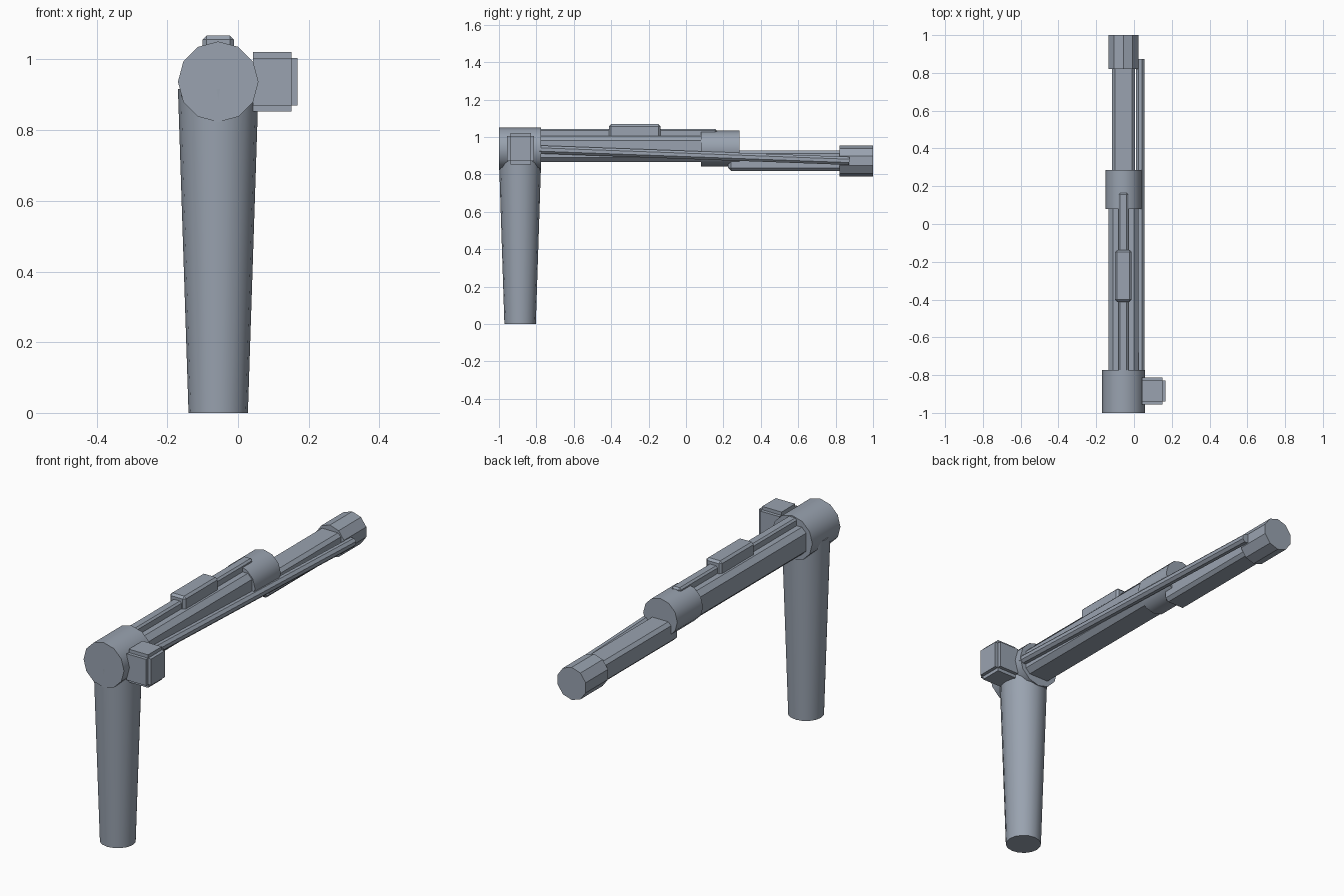
import bpy, bmesh, math
from mathutils import Vector

if "Cube" in bpy.data.objects:
    bpy.data.objects.remove(bpy.data.objects["Cube"])

CX = -0.056  # centre plane of the arm

# Blue-grey painted metal
METAL = bpy.data.materials.new("blue_grey_metal")
METAL.diffuse_color = (0.32, 0.365, 0.433, 1)
METAL.use_nodes = True
METAL.node_tree.nodes["Principled BSDF"].inputs["Base Color"].default_value = METAL.diffuse_color


def finish(bm, name):
    bmesh.ops.recalc_face_normals(bm, faces=bm.faces)
    me = bpy.data.meshes.new(name)
    bm.to_mesh(me)
    bm.free()
    me.materials.append(METAL)
    ob = bpy.data.objects.new(name, me)
    bpy.context.collection.objects.link(ob)
    return ob


def box(name, lo, hi, chamfer=0.0):
    """Box between two corners, optionally with chamfered edges."""
    lo, hi = Vector(lo), Vector(hi)
    bm = bmesh.new()
    bmesh.ops.create_cube(bm, size=1)
    bmesh.ops.scale(bm, vec=hi - lo, verts=bm.verts)
    bmesh.ops.translate(bm, vec=(lo + hi) / 2, verts=bm.verts)
    if chamfer:
        bmesh.ops.bevel(bm, geom=bm.edges[:], offset=chamfer, segments=1,
                        affect='EDGES', profile=0.5)
    return finish(bm, name)


def tube(name, a, b, ra, rb, sides, twist=0.0, smooth=True):
    """Closed cone or cylinder from point a to point b."""
    a, b = Vector(a), Vector(b)
    bm = bmesh.new()
    rings = []
    axis = (b - a).normalized()
    u = Vector((1, 0, 0))
    v = axis.cross(u)
    for p, r in ((a, ra), (b, rb)):
        ring = []
        for i in range(sides):
            t = 2 * math.pi * i / sides + twist
            ring.append(bm.verts.new(p + u * r * math.cos(t) + v * r * math.sin(t)))
        rings.append(ring)
        bm.faces.new(ring)
    for i in range(sides):
        j = (i + 1) % sides
        bm.faces.new((rings[0][i], rings[0][j], rings[1][j], rings[1][i]))
    ob = finish(bm, name)
    if smooth:
        bpy.ops.object.select_all(action='DESELECT')
        ob.select_set(True)
        bpy.context.view_layer.objects.active = ob
        bpy.ops.object.shade_smooth_by_angle(angle=math.radians(35))
    return ob


# Upright column, widening towards the shoulder
tube("column", (CX, -0.887, 0), (CX, -0.887, 0.917), 0.084, 0.114, 16)

# Shoulder drum, mid collar and end cap along the arm
tube("shoulder", (CX, -1, 0.937), (CX, -0.774, 0.937), 0.114, 0.114, 12)
tube("collar", (CX, 0.08, 0.938), (CX, 0.287, 0.938), 0.096, 0.096, 12)
tube("end_cap", (CX, 0.82, 0.872), (CX, 1.0, 0.872), 0.083, 0.083, 10,
     math.pi / 10, smooth=False)

# Chamfered arm beams
box("upper_beam", (CX - 0.079, -0.83, 0.867), (CX + 0.079, 0.15, 1.006), 0.024)
box("fore_beam", (CX - 0.061, 0.225, 0.818), (CX + 0.061, 0.88, 0.927), 0.016)

# Top rail with its slider block
box("top_rail", (CX - 0.026, -0.82, 0.985), (CX + 0.026, 0.165, 1.043), 0.009)
box("slider_block", (CX - 0.044, -0.412, 0.99), (CX + 0.044, -0.137, 1.068), 0.011)

# Side box: three overlapping blocks give stepped edges
lo, hi, step = Vector((0.042, -0.956, 0.853)), Vector((0.168, -0.812, 1.021)), 0.017
for i, label in enumerate(("side", "depth", "height")):
    inset = Vector((step, step, step))
    inset[i] = 0
    low_inset = inset.copy()
    low_inset.x = 0
    box("side_box_" + label, lo + low_inset, hi - inset)

# Slim sloping rod on the right side
tube("side_rod", (0.033, -0.815, 0.934), (0.033, 0.873, 0.872), 0.0235, 0.0235, 8,
     math.pi / 8, smooth=False)
